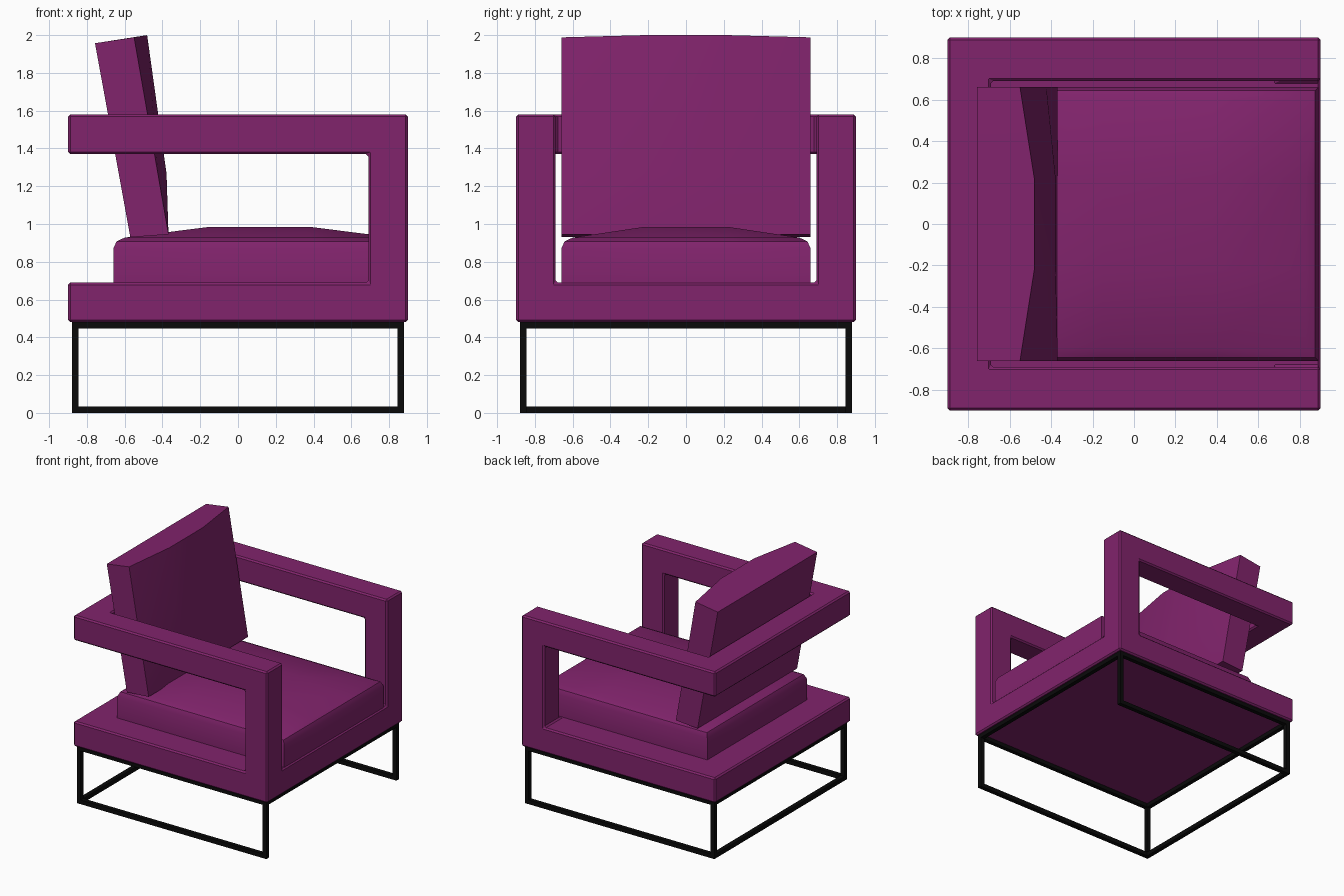
import bpy, bmesh, math
from mathutils import Vector

if "Cube" in bpy.data.objects:
    bpy.data.objects.remove(bpy.data.objects["Cube"])


def material(name, col):
    m = bpy.data.materials.new(name)
    m.diffuse_color = (*col, 1)
    m.use_nodes = True
    m.node_tree.nodes["Principled BSDF"].inputs["Base Color"].default_value = m.diffuse_color
    return m


PURPLE = material("purple fabric", (0.22, 0.017, 0.15))
BLACK = material("black metal", (0.003, 0.003, 0.003))


def finish(name, bm, mat, bevel=0.0, smooth=None):
    bmesh.ops.recalc_face_normals(bm, faces=bm.faces)
    me = bpy.data.meshes.new(name)
    bm.to_mesh(me)
    bm.free()
    me.materials.append(mat)
    ob = bpy.data.objects.new(name, me)
    bpy.context.collection.objects.link(ob)
    if bevel:
        b = ob.modifiers.new("bevel", 'BEVEL')
        b.width, b.segments, b.limit_method = bevel, 1, 'ANGLE'
    if smooth:
        bpy.context.view_layer.objects.active = ob
        ob.select_set(True)
        bpy.ops.object.shade_smooth_by_angle(angle=math.radians(smooth))
        ob.select_set(False)
    return ob


# Upholstered frame: one shell round the filled cells of a 3x3x3 grid
XY = (-0.9, -0.69, 0.69, 0.9)
ZS = (0.48, 0.69, 1.37, 1.58)


def filled(i, j, k):
    if not all(0 <= n <= 2 for n in (i, j, k)):
        return False
    if k == 0:
        return True                      # base slab
    if k == 1:
        return i == 2 and j != 1         # front posts
    return j != 1 or i == 0              # arm rests and back rail


bm = bmesh.new()
for c in [(i, j, k) for i in range(3) for j in range(3) for k in range(3)]:
    if not filled(*c):
        continue
    for a in range(3):
        for side in (0, 1):
            n = list(c)
            n[a] += 2 * side - 1
            if filled(*n):
                continue
            quad = []
            for u, v in ((0, 0), (1, 0), (1, 1), (0, 1)):
                p = list(c)
                p[a] += side
                p[(a + 1) % 3] += u
                p[(a + 2) % 3] += v
                quad.append(bm.verts.new((XY[p[0]], XY[p[1]], ZS[p[2]])))
            bm.faces.new(quad)
bmesh.ops.remove_doubles(bm, verts=bm.verts, dist=1e-4)
bmesh.ops.recalc_face_normals(bm, faces=bm.faces)
bmesh.ops.dissolve_limit(bm, angle_limit=0.02, verts=bm.verts, edges=bm.edges)
finish("upholstered_frame", bm, PURPLE, bevel=0.012)


# Cushion shell from stacked rings of points, capped by a point grid
def grid_top(bm, us, vs, point):
    g = [[bm.verts.new(point(u, v, i, j)) for j, v in enumerate(vs)]
         for i, u in enumerate(us)]
    for i in range(len(us) - 1):
        for j in range(len(vs) - 1):
            bm.faces.new((g[i][j], g[i + 1][j], g[i + 1][j + 1], g[i][j + 1]))
    n, m = len(us) - 1, len(vs) - 1
    return ([g[i][0] for i in range(n)] + [g[n][j] for j in range(m)] +
            [g[i][m] for i in range(n, 0, -1)] + [g[0][j] for j in range(m, 0, -1)])


def skirt(bm, ring, move):
    low = [bm.verts.new(move(v.co)) for v in ring]
    for i in range(len(ring)):
        k = (i + 1) % len(ring)
        bm.faces.new((ring[i], ring[k], low[k], low[i]))
    return low


# Seat cushion with crowned top and rounded upper edge
CX, HX, HY = 0.115, 0.775, 0.66
bm = bmesh.new()
ring = grid_top(bm, (-0.6, -0.15, 0.38, 0.83), (-0.6, -0.22, 0.22, 0.6),
                lambda u, v, i, j: (u, v, 0.985 if i in (1, 2) and j in (1, 2) else 0.928))
for hx, hy, z in ((HX - 0.017, HY - 0.017, 0.908), (HX, HY, 0.87), (HX, HY, 0.68)):
    sx, sy = hx, hy
    px = max(abs(v.co.x - CX) for v in ring)
    py = max(abs(v.co.y) for v in ring)
    ring = skirt(bm, ring, lambda co: Vector((CX + (co.x - CX) * sx / px, co.y * sy / py, z)))
bm.faces.new(ring)
finish("seat_cushion", bm, PURPLE, smooth=35)

# Leaning back cushion, front face crowned towards the middle and the top
FB, FT = Vector((-0.368, 0, 0.945)), Vector((-0.55, 0, 1.988))
BB, BT = Vector((-0.57, 0, 0.93)), Vector((-0.757, 0, 1.957))
OUT = Vector((0.985, 0, 0.17))
bm = bmesh.new()
YS, TS = (-0.66, -0.22, 0.22, 0.66), (0, 0.3, 1)
CROWN = (0.0, 0.045, 0.07)
ring = grid_top(bm, YS, TS, lambda y, t, i, j: FB.lerp(FT, t) + Vector((0, y, 0))
                + OUT * (CROWN[j] if i in (1, 2) else 0))


def to_back(co):
    t = min(TS, key=lambda s: abs(FB.lerp(FT, s).z - co.z))
    p = BB.lerp(BT, t)
    return Vector((p.x, co.y, p.z))


ring = skirt(bm, ring, to_back)
bm.faces.new(ring)
finish("back_cushion", bm, PURPLE, smooth=35)


# Metal sled base: posts, top ring and three floor bars
def bar(name, lo, hi):
    bm = bmesh.new()
    bmesh.ops.create_cube(bm, size=1)
    for v in bm.verts:
        v.co = Vector([(lo[n] if v.co[n] < 0 else hi[n]) for n in range(3)])
    finish(name, bm, BLACK)


O, I, T, H = 0.88, 0.845, 0.035, 0.482
for s, side in ((-1, "right"), (1, "left")):
    y0, y1 = sorted((s * O, s * I))
    bar(f"{side}_floor_bar", (-O, y0, 0), (O, y1, T))
    bar(f"{side}_top_bar", (-O, y0, H - T), (O, y1, H))
    for e, end in ((-1, "back"), (1, "front")):
        x0, x1 = sorted((e * O, e * I))
        bar(f"{side}_{end}_post", (x0, y0, T), (x1, y1, H - T))
bar("back_floor_bar", (-O, -I, 0), (-I, I, T))
bar("back_top_bar", (-O, -I, H - T), (-I, I, H))
bar("front_top_bar", (I, -I, H - T), (O, I, H))
